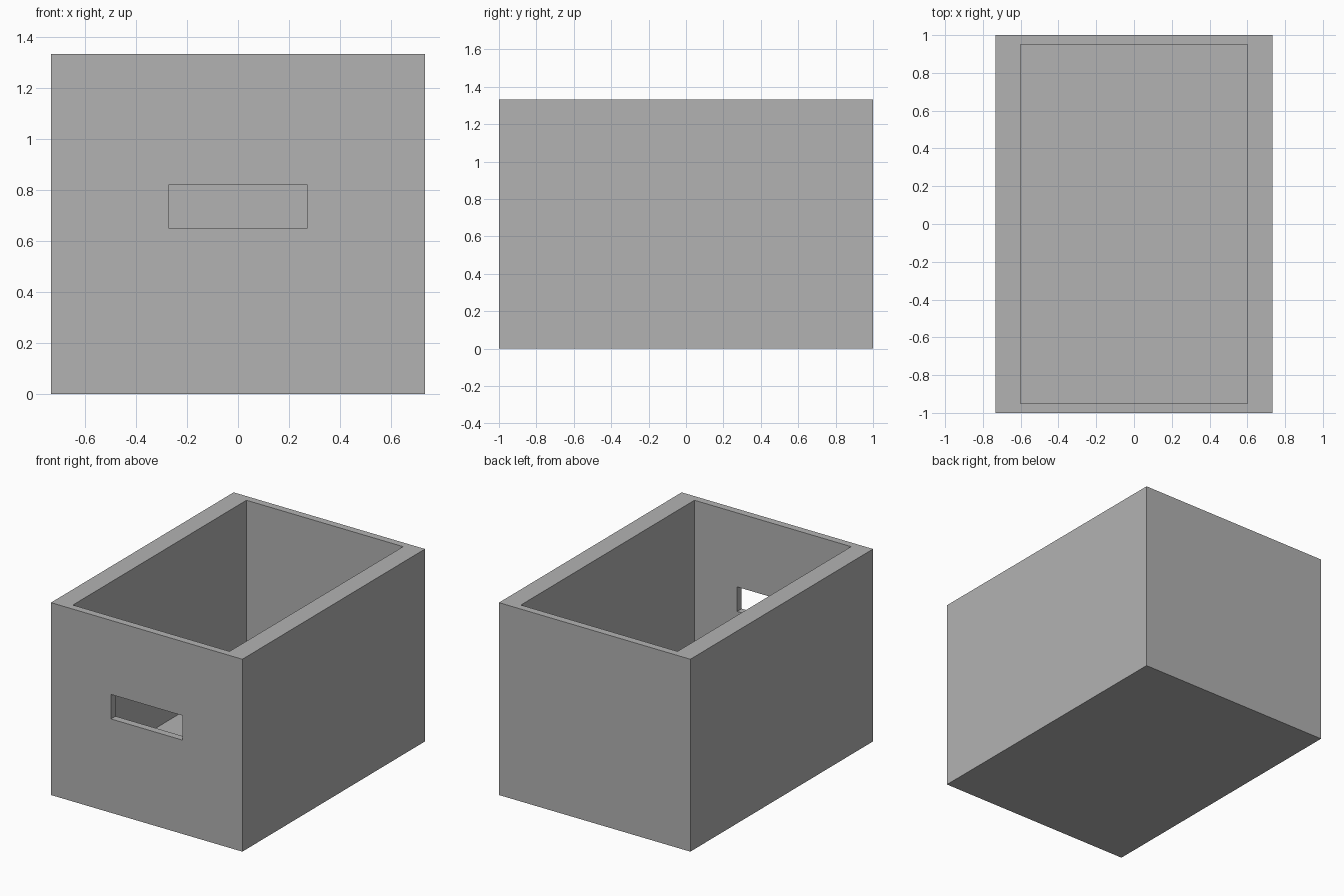
import bpy

default_cube = bpy.data.objects.get("Cube")
if default_cube:
    bpy.data.objects.remove(default_cube, do_unlink=True)

WIDTH, DEPTH, HEIGHT = 1.467, 2.0, 1.333
SIDE_WALL, END_WALL, FLOOR = 0.133, 0.05, 0.133
SLOT_HALF, SLOT_LOW, SLOT_HIGH = 0.273, 0.65, 0.82

GREY = (0.448, 0.448, 0.448, 1.0)
grey = bpy.data.materials.new("plain grey")
grey.use_nodes = True
grey.diffuse_color = GREY
grey.node_tree.nodes["Principled BSDF"].inputs["Base Color"].default_value = GREY


def block(name, low, high):
    """Axis-aligned block between two opposite corners."""
    centre = [(a + b) / 2 for a, b in zip(low, high)]
    bpy.ops.mesh.primitive_cube_add(size=1, location=centre)
    obj = bpy.context.object
    obj.name = name
    obj.scale = [b - a for a, b in zip(low, high)]
    bpy.ops.object.transform_apply(location=True, rotation=False, scale=True)
    obj.data.materials.append(grey)
    return obj


def cut(target, cutter):
    """Subtract a block from the target, then discard the block."""
    cutter.hide_render = True
    mod = target.modifiers.new("cut", "BOOLEAN")
    mod.operation = "DIFFERENCE"
    mod.solver = "EXACT"
    mod.object = cutter
    bpy.context.view_layer.objects.active = target
    bpy.ops.object.modifier_apply(modifier=mod.name)
    bpy.data.objects.remove(cutter, do_unlink=True)


x, y = WIDTH / 2, DEPTH / 2
inner_x, inner_y = x - SIDE_WALL, y - END_WALL

# Solid box body
box = block("open_box", (-x, -y, 0), (x, y, HEIGHT))

# Open compartment with thick sides and thin ends
cut(box, block("compartment_cutter",
               (-inner_x, -inner_y, FLOOR), (inner_x, inner_y, HEIGHT + 1)))

# Hand slot through the front wall only
cut(box, block("slot_cutter",
               (-SLOT_HALF, -y - 0.1, SLOT_LOW), (SLOT_HALF, -inner_y + 0.1, SLOT_HIGH)))
